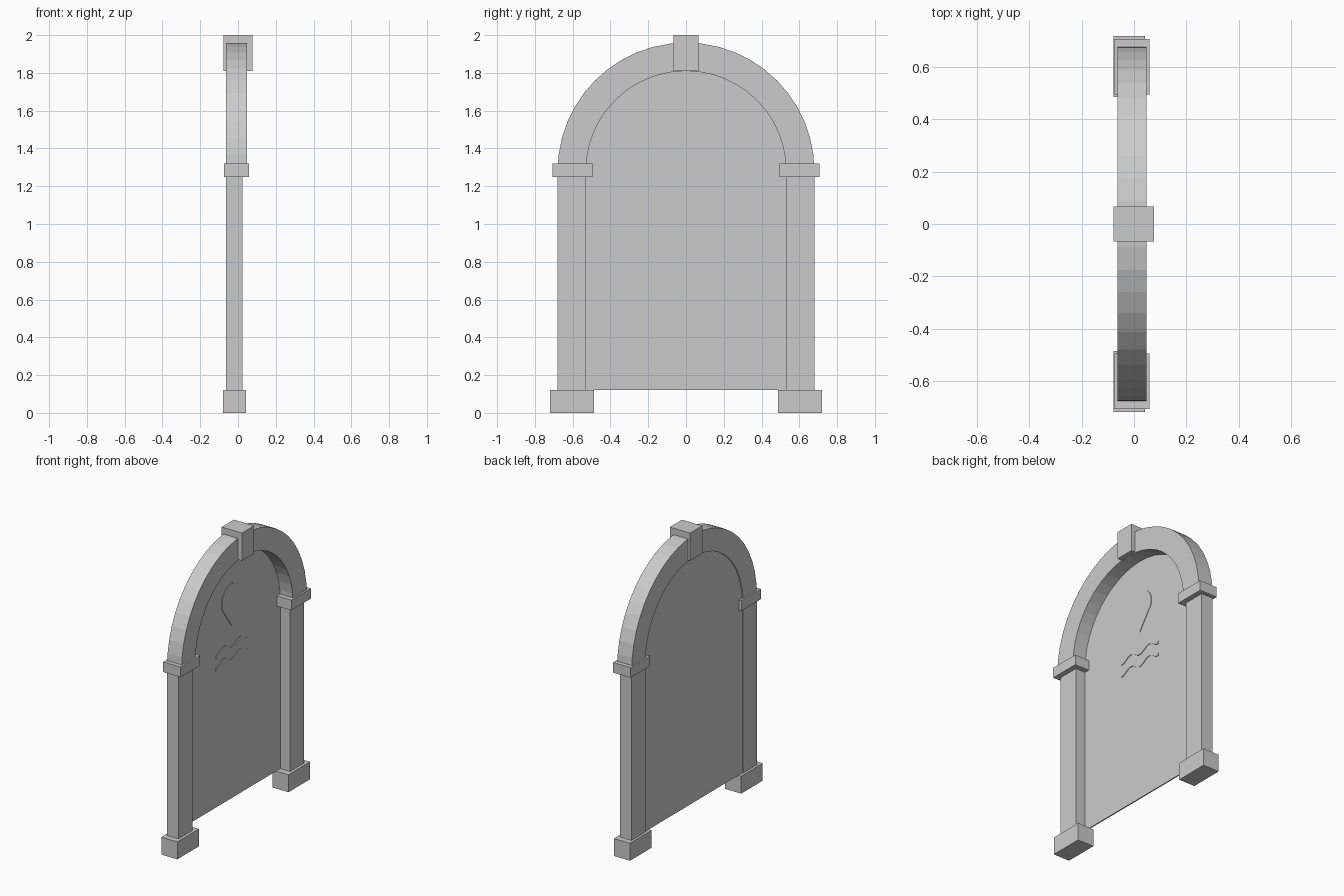
import bpy
import bmesh
from math import sin, cos, pi

if "Cube" in bpy.data.objects:
    bpy.data.objects.remove(bpy.data.objects["Cube"])

SPRING = 1.28          # height of the arch centre
R_OUT, R_IN = 0.68, 0.53
SEGS = 24


def box(name, x, y, z):
    """Box from (min, max) ranges on each axis."""
    bm = bmesh.new()
    bmesh.ops.create_cube(bm, size=1)
    for v in bm.verts:
        for i, (lo, hi) in enumerate((x, y, z)):
            v.co[i] = lo if v.co[i] < 0 else hi
    return finish(name, bm)


def extrude_x(name, outline, x0, x1):
    """Closed (y, z) outline made solid between x0 and x1."""
    bm = bmesh.new()
    face = bm.faces.new([bm.verts.new((x0, y, z)) for y, z in outline])
    new = bmesh.ops.extrude_face_region(bm, geom=[face], use_keep_orig=True)
    for v in new["geom"]:
        if isinstance(v, bmesh.types.BMVert):
            v.co.x = x1
    return finish(name, bm)


def finish(name, bm):
    bmesh.ops.recalc_face_normals(bm, faces=bm.faces)
    mesh = bpy.data.meshes.new(name)
    bm.to_mesh(mesh)
    bm.free()
    obj = bpy.data.objects.new(name, mesh)
    bpy.context.collection.objects.link(obj)
    return obj


def arc(r, zc, a0, a1, n):
    return [(r * cos(a0 + (a1 - a0) * i / n), zc + r * sin(a0 + (a1 - a0) * i / n))
            for i in range(n + 1)]


# Side pillars: base block, shaft and capital, on both sides
for side, s in (("left", -1), ("right", 1)):
    for part, x, y, z in (
        ("base", (-0.079, 0.043), (0.486, 0.72), (0, 0.12)),
        ("shaft", (-0.063, 0.024), (R_IN, R_OUT), (0.12, 1.25)),
        ("capital", (-0.074, 0.059), (0.495, 0.707), (1.25, 1.32)),
    ):
        box(f"{side}_pillar_{part}", x, sorted((s * y[0], s * y[1])), z)

# Arch ring and keystone
ring = arc(R_OUT, SPRING, 0, pi, SEGS) + arc(R_IN, SPRING, pi, 0, SEGS)
extrude_x("arch", ring, -0.063, 0.047)
box("keystone", (-0.078, 0.077), (-0.066, 0.066), (1.81, 2.0))

# Recessed back panel
panel = [(-R_IN, 0.12), (R_IN, 0.12)] + arc(R_IN, SPRING, 0, pi, SEGS)
extrude_x("back_panel", panel, -0.058, -0.05)

# Low relief: drop shape and two wavy bands
drop = arc(0.11, 1.485, -0.1 * pi, 1.1 * pi, 20) + [(0, 1.305)]
extrude_x("drop_relief", drop, -0.054, -0.046)
for i, zc in enumerate((1.17, 1.085)):
    mid = [(-0.175 + 0.35 * k / 24, zc - 0.018 * cos(2 * pi * k / 12)) for k in range(25)]
    band = [(y, z + 0.01) for y, z in mid] + [(y, z - 0.01) for y, z in reversed(mid)]
    extrude_x(f"wave_relief_{i + 1}", band, -0.054, -0.046)
